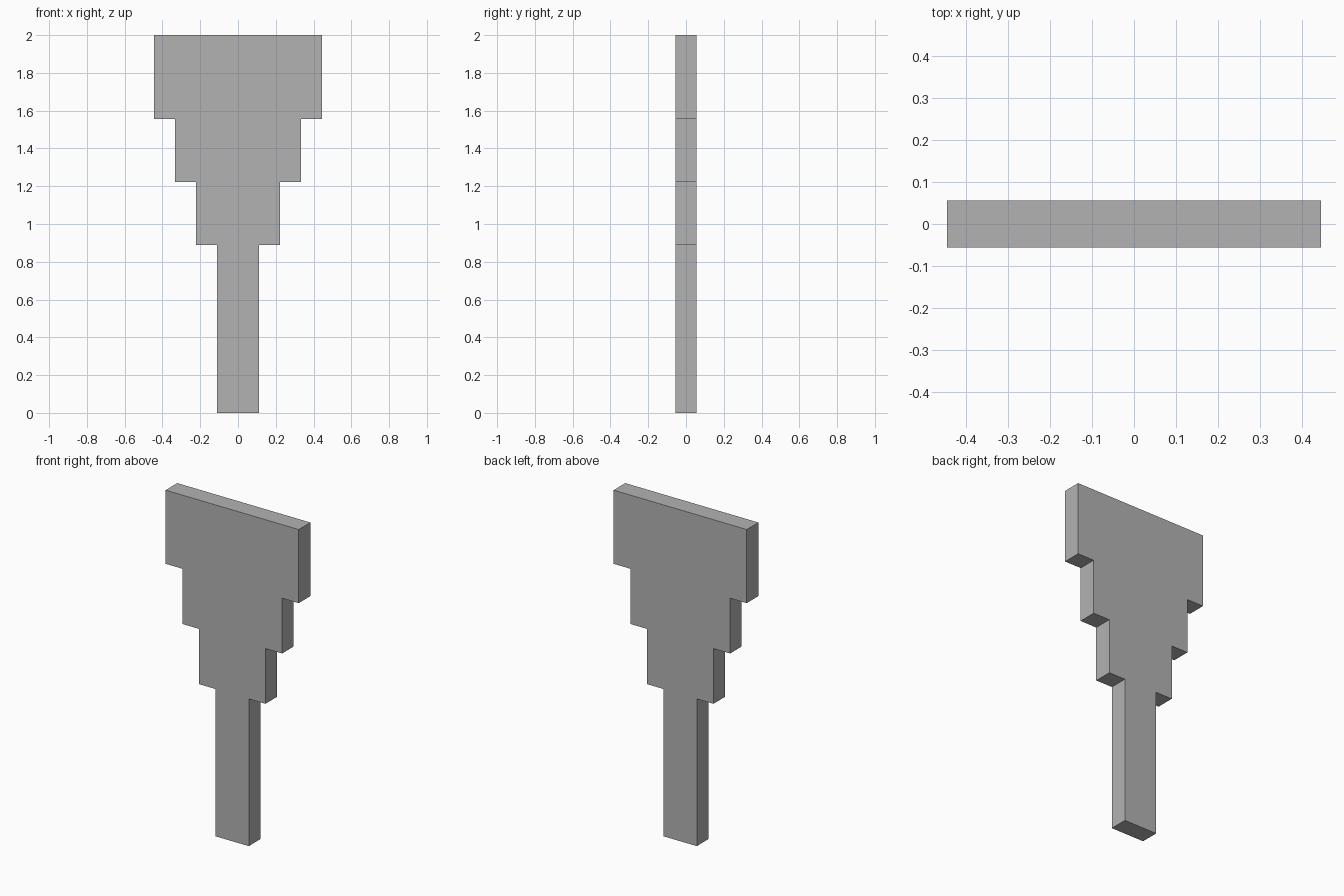
import bpy
import bmesh

cube = bpy.data.objects.get("Cube")
if cube:
    bpy.data.objects.remove(cube, do_unlink=True)

# Plain grey material
grey = bpy.data.materials.new("plain_grey")
grey.use_nodes = True
colour = (0.45, 0.45, 0.45, 1)
grey.diffuse_color = colour
grey.node_tree.nodes["Principled BSDF"].inputs["Base Color"].default_value = colour

# Stepped outline: (half width, bottom, top) of each tier in grid units
unit = 2 / 18
tiers = [(1, 0, 8), (2, 8, 11), (3, 11, 14), (4, 14, 18)]
right_side = [(w, z) for w, low, high in tiers for z in (low, high)]
outline = right_side + [(-w, z) for w, z in reversed(right_side)]

# Extrude the outline into a flat slab
bm = bmesh.new()
front = bm.faces.new([bm.verts.new((x * unit, -unit / 2, z * unit)) for x, z in outline])
slab = bmesh.ops.extrude_face_region(bm, geom=[front], use_keep_orig=True)
back_verts = [v for v in slab["geom"] if isinstance(v, bmesh.types.BMVert)]
bmesh.ops.translate(bm, verts=back_verts, vec=(0, unit, 0))
bmesh.ops.recalc_face_normals(bm, faces=bm.faces)

mesh = bpy.data.meshes.new("stepped_slab")
bm.to_mesh(mesh)
bm.free()
mesh.materials.append(grey)
bpy.context.collection.objects.link(bpy.data.objects.new("stepped_slab", mesh))
